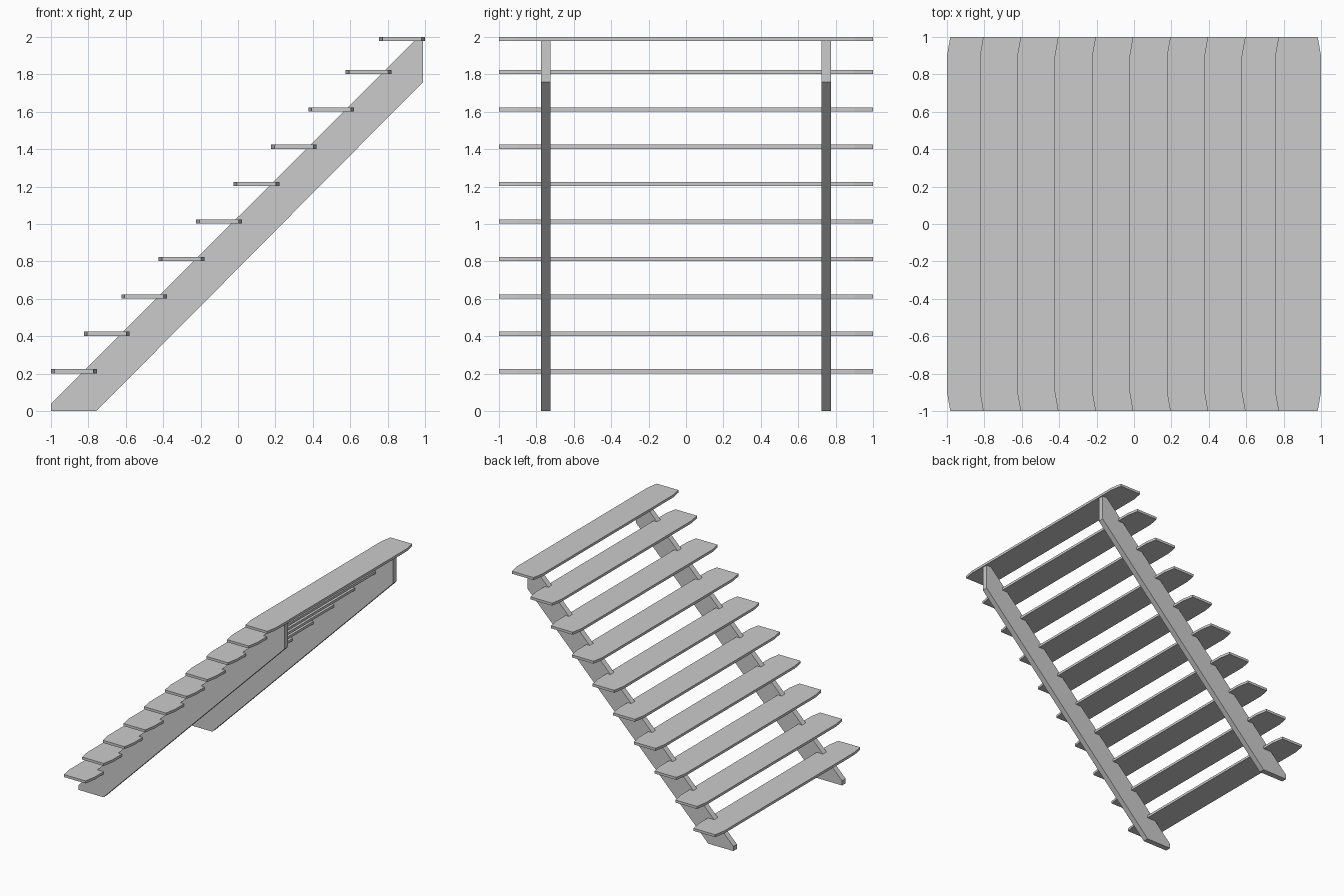
import bpy, bmesh
from mathutils import Vector

if "Cube" in bpy.data.objects:
    bpy.data.objects.remove(bpy.data.objects["Cube"])


def extruded(name, points, offset):
    """Flat outline of 3D points, extruded along offset into a closed solid."""
    bm = bmesh.new()
    face = bm.faces.new([bm.verts.new(p) for p in points])
    ext = bmesh.ops.extrude_face_region(bm, geom=[face])
    moved = [v for v in ext["geom"] if isinstance(v, bmesh.types.BMVert)]
    bmesh.ops.translate(bm, verts=moved, vec=Vector(offset))
    bmesh.ops.recalc_face_normals(bm, faces=bm.faces)
    mesh = bpy.data.meshes.new(name)
    bm.to_mesh(mesh)
    bm.free()
    obj = bpy.data.objects.new(name, mesh)
    bpy.context.collection.objects.link(obj)
    return obj


# Treads: planks with slightly tapered ends
DEPTH, THICK, TAPER = 0.245, 0.022, 0.018


def tread(index, x, z):
    x2 = x + DEPTH
    outline = [(x, -0.9), (x + TAPER, -1), (x2 - TAPER, -1), (x2, -0.9),
               (x2, 0.9), (x2 - TAPER, 1), (x + TAPER, 1), (x, 0.9)]
    extruded(f"tread_{index}", [(px, py, z) for px, py in outline], (0, 0, THICK))


tread(1, -1.0, 0.202)
for i in range(8):
    tread(i + 2, -0.824 + 0.2 * i, 0.402 + 0.2 * i)
tread(10, 1.0 - DEPTH, 2.0 - THICK)

# Stringers: sloping side beams with a plumb-cut top and a level foot
profile = [(-1.0, 0), (-0.757, 0), (0.99, 1.76), (0.99, 1.98), (0.945, 1.98), (-1.0, 0.04)]
for name, y in (("front_stringer", -0.75), ("back_stringer", 0.75)):
    extruded(name, [(px, y - 0.025, pz) for px, pz in profile], (0, 0.05, 0))
